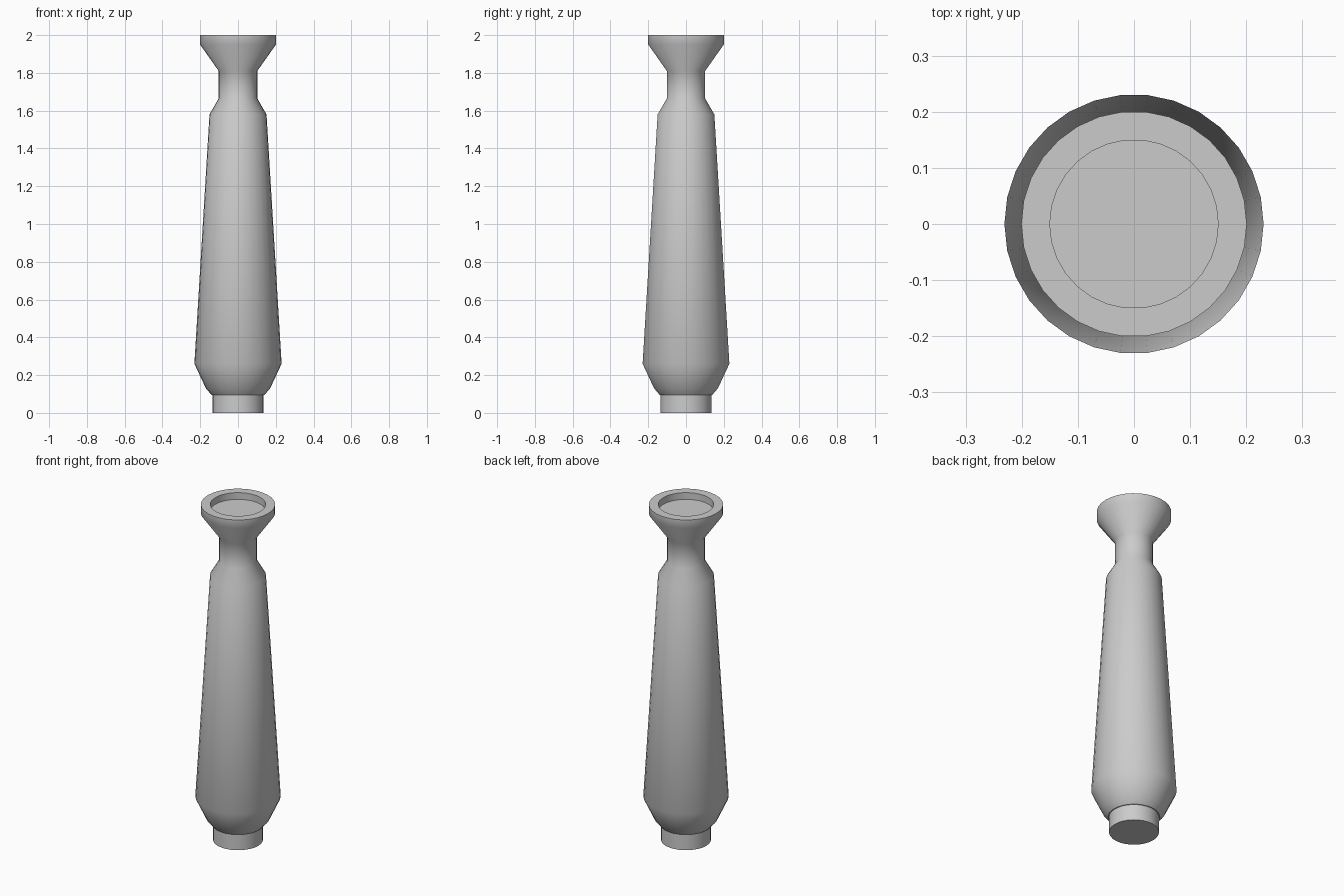
import bpy, bmesh, math

if "Cube" in bpy.data.objects:
    bpy.data.objects.remove(bpy.data.objects["Cube"])

SIDES = 30


def lathe(name, profile):
    """Revolve an (r, z) profile about z; radius 0 at an end closes it with a flat cap."""
    bm = bmesh.new()
    rings = []
    for r, z in profile:
        rings.append([bm.verts.new((r * math.cos(2 * math.pi * i / SIDES),
                                    r * math.sin(2 * math.pi * i / SIDES), z))
                      for i in range(SIDES)] if r > 0 else None)
    for a, b in zip(rings, rings[1:]):
        if a is None:
            bm.faces.new(b[::-1])
        elif b is None:
            bm.faces.new(a)
        else:
            for i in range(SIDES):
                j = (i + 1) % SIDES
                bm.faces.new((a[i], a[j], b[j], b[i]))
    mesh = bpy.data.meshes.new(name)
    bm.to_mesh(mesh)
    bm.free()
    ob = bpy.data.objects.new(name, mesh)
    bpy.context.collection.objects.link(ob)
    bpy.ops.object.select_all(action='DESELECT')
    ob.select_set(True)
    bpy.context.view_layer.objects.active = ob
    bpy.ops.object.shade_smooth_by_angle(angle=math.radians(42))
    return ob


# short cylindrical foot
lathe("foot", [(0, 0), (0.135, 0), (0.135, 0.095)])

# tapered body, narrow neck and flared cup with a shallow recess on top
lathe("body", [
    (0.135, 0.095), (0.14, 0.095), (0.17, 0.13), (0.231, 0.26),
    (0.151, 1.58), (0.102, 1.665), (0.102, 1.81),
    (0.201, 1.95), (0.201, 2.0),
    (0.15, 2.0), (0.15, 1.96), (0, 1.96),
])
